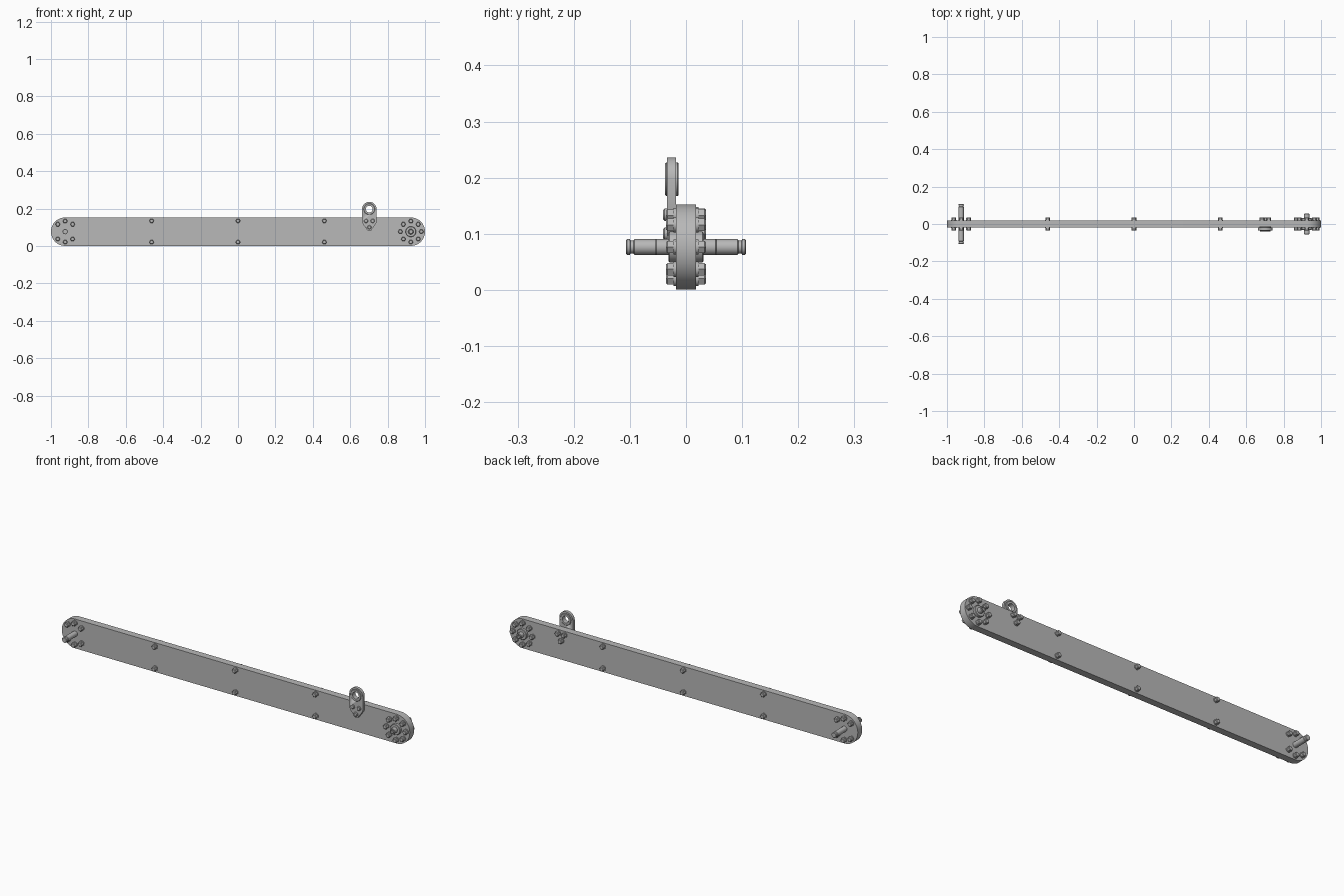
import bpy, bmesh, math
from math import sin, cos, pi

cube = bpy.data.objects.get("Cube")
if cube:
    bpy.data.objects.remove(cube, do_unlink=True)

steel = bpy.data.materials.new("grey steel")
steel.use_nodes = True
grey = (0.48, 0.48, 0.48, 1)
steel.diffuse_color = grey
steel.node_tree.nodes["Principled BSDF"].inputs["Base Color"].default_value = grey

MID = 0.0765      # height of the bar axis
HALF = 0.018      # half thickness of the bar
END = 0.924       # x of both pivots


def finish(bm, name):
    bmesh.ops.recalc_face_normals(bm, faces=bm.faces)
    mesh = bpy.data.meshes.new(name)
    bm.to_mesh(mesh)
    bm.free()
    obj = bpy.data.objects.new(name, mesh)
    bpy.context.collection.objects.link(obj)
    mesh.materials.append(steel)
    bpy.ops.object.select_all(action='DESELECT')
    obj.select_set(True)
    bpy.context.view_layer.objects.active = obj
    bpy.ops.object.shade_smooth_by_angle(angle=math.radians(35))
    return obj


def arc(cx, cz, r, a0, a1, n):
    return [(cx + r * cos(a0 + (a1 - a0) * i / n),
             cz + r * sin(a0 + (a1 - a0) * i / n)) for i in range(n + 1)]


def plate(name, outline, y0, y1):
    """Extrude an x-z outline from y0 to y1."""
    bm = bmesh.new()
    face = bm.faces.new([bm.verts.new((x, y0, z)) for x, z in outline])
    new = bmesh.ops.extrude_face_region(bm, geom=[face])["geom"]
    bmesh.ops.translate(bm, vec=(0, y1 - y0, 0),
                        verts=[v for v in new if isinstance(v, bmesh.types.BMVert)])
    return finish(bm, name)


def turned(name, x, z, profile, sides=24, closed=False):
    """Spin a (y, radius) profile about a y axis; closed makes a ring."""
    bm = bmesh.new()
    rings = [[bm.verts.new((x + r * cos(2 * pi * i / sides), y,
                            z + r * sin(2 * pi * i / sides)))
              for i in range(sides)] for y, r in profile]
    pairs = list(zip(rings, rings[1:]))
    if closed:
        pairs.append((rings[-1], rings[0]))
    else:
        bm.faces.new(rings[0])
        bm.faces.new(rings[-1])
    for a, b in pairs:
        for i in range(sides):
            j = (i + 1) % sides
            bm.faces.new((a[i], a[j], b[j], b[i]))
    return finish(bm, name)


def bolt(name, x, z, front=0.036, back=0.036):
    # washers, hexagonal head and nut
    for side, reach in ((-1, front), (1, back)):
        if reach > HALF:
            turned(name + "_washer", x, z,
                   [(side * HALF * 0.9, 0.0135), (side * (HALF + 0.004), 0.0135)], 20)
            turned(name + "_hex", x, z,
                   [(side * HALF, 0.0125), (side * (reach - 0.003), 0.0125),
                    (side * reach, 0.0095)], 6)


# long bar with round ends
plate("bar", arc(END, MID, 0.076, -pi / 2, pi / 2, 24)
      + arc(-END, MID, 0.076, pi / 2, 3 * pi / 2, 24), -HALF, HALF)

# bolt circles at the two ends
for k in range(8):
    a = k * pi / 4
    dx, dz = 0.056 * cos(a), 0.056 * sin(a)
    bolt("right_end_bolt", END + dx, MID + dz)
    if k not in (0, 4):
        bolt("left_end_bolt", -END + dx, MID + dz)

# paired bolts along the bar
for x in (-0.462, 0, 0.462):
    for dz in (-0.056, 0.058):
        bolt("bar_bolt", x, MID + dz)

# long pivot pin with retaining grooves near both tips
tip = [(0.092, 0.014), (0.094, 0.0115), (0.099, 0.0115),
       (0.1, 0.014), (0.105, 0.014), (0.107, 0.012)]
turned("pivot_pin", -END, MID, [(-y, r) for y, r in reversed(tip)] + tip)

# hub with a flange and a short hollow sleeve
turned("hub_flange", END, MID,
       [(-0.031, 0.026), (-0.029, 0.028), (0.029, 0.028), (0.031, 0.026)], 32)
turned("hub_sleeve", END, MID,
       [(-0.055, 0.008), (-0.055, 0.0125), (-0.053, 0.0145), (0.053, 0.0145),
        (0.055, 0.0125), (0.055, 0.008)], 24, True)
turned("hub_core", END, MID, [(-0.045, 0.0085), (0.045, 0.0085)], 20)

# lifting lug: teardrop plate with an eye
LX, EYE = 0.702, 0.197
lug = plate("lug_plate", arc(LX, EYE, 0.039, 0, pi, 24)
            + [(LX - 0.039, 0.128), (LX - 0.033, 0.115), (LX - 0.018, 0.096)]
            + arc(LX, 0.096, 0.016, pi, 2 * pi, 12)
            + [(LX + 0.018, 0.096), (LX + 0.033, 0.115), (LX + 0.039, 0.128)],
            -0.034, -HALF)
cutter = turned("eye_cutter", LX, EYE, [(-0.1, 0.022), (0.1, 0.022)], 32)
cutter.hide_render = True
cutter.hide_viewport = True
cut = lug.modifiers.new("eye", 'BOOLEAN')
cut.object = cutter
cut.solver = 'EXACT'
turned("lug_eye_ring", LX, EYE,
       [(-0.037, 0.018), (-0.037, 0.028), (-0.035, 0.03), (-0.015, 0.03),
        (-0.013, 0.028), (-0.013, 0.018)], 32, True)

# lug fixings: low rivet heads in front, nuts behind
for dx, z in ((-0.018, 0.134), (0.018, 0.134), (0, 0.1)):
    bolt("lug_bolt", LX + dx, z, front=0)
    turned("lug_rivet", LX + dx, z,
           [(-0.03, 0.011), (-0.038, 0.011), (-0.041, 0.008)], 16)
